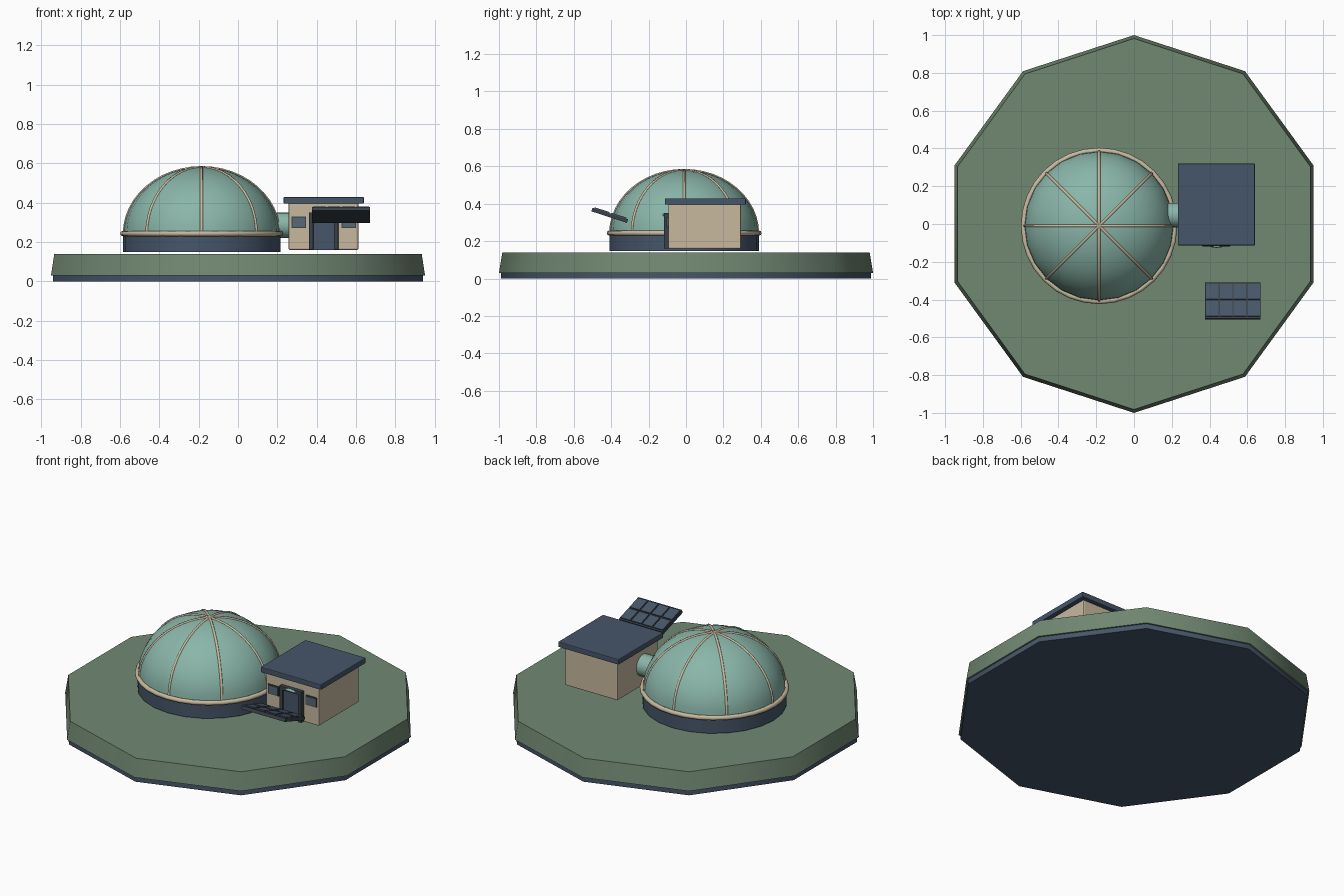
import bpy, bmesh, math
from mathutils import Vector

cube = bpy.data.objects.get("Cube")
if cube:
    bpy.data.objects.remove(cube, do_unlink=True)


def material(name, rgb):
    # sRGB bytes to linear
    lin = [((c / 255 + 0.055) / 1.055) ** 2.4 for c in rgb] + [1.0]
    m = bpy.data.materials.new(name)
    m.use_nodes = True
    m.diffuse_color = lin
    m.node_tree.nodes["Principled BSDF"].inputs["Base Color"].default_value = lin
    return m


green = material("moss_green", (113, 136, 114))
teal = material("dome_teal", (138, 182, 169))
slate = material("slate_blue", (70, 86, 105))
tan = material("warm_tan", (199, 185, 159))
dark = material("dark_frame", (58, 66, 73))
glass = material("window_grey", (88, 104, 117))


def finish(name, mat, smooth=None):
    ob = bpy.context.object
    ob.name = name
    ob.data.materials.clear()
    ob.data.materials.append(mat)
    if smooth:
        bpy.ops.object.shade_smooth_by_angle(angle=math.radians(smooth))
    return ob


def box(name, lo, hi, mat, bevel=0.0):
    lo, hi = Vector(lo), Vector(hi)
    bpy.ops.mesh.primitive_cube_add(size=1, location=(lo + hi) / 2)
    bpy.context.object.scale = hi - lo
    bpy.ops.object.transform_apply(location=False, rotation=False, scale=True)
    ob = finish(name, mat)
    if bevel:
        mod = ob.modifiers.new("soft_edges", "BEVEL")
        mod.width, mod.segments = bevel, 2
    return ob


def prism(name, sides, r1, r2, z1, z2, mat, x=0, y=0):
    bpy.ops.mesh.primitive_cone_add(vertices=sides, radius1=r1, radius2=r2,
                                    depth=z2 - z1, location=(x, y, (z1 + z2) / 2))
    return finish(name, mat, 40)


# Ten-sided ground plate
prism("base_slab", 10, 0.99, 0.99, 0.0, 0.03, slate)
prism("ground", 10, 1.0, 0.982, 0.03, 0.14, green)

# Dome on its drum
CX, CY, R, Z, H = -0.185, -0.01, 0.395, 0.24, 0.34
prism("dome_drum", 24, 0.4, 0.4, 0.148, Z, slate, CX, CY)
bpy.ops.mesh.primitive_uv_sphere_add(segments=24, ring_count=24, radius=1, location=(CX, CY, Z))
dome = finish("dome", teal)
bm = bmesh.new()
bm.from_mesh(dome.data)
bmesh.ops.delete(bm, geom=[v for v in bm.verts if v.co.z < -0.01], context="VERTS")
bm.to_mesh(dome.data)
bm.free()
dome.scale = (R, R, H)
bpy.ops.object.transform_apply(location=False, rotation=False, scale=True)
bpy.ops.object.shade_smooth_by_angle(angle=math.radians(40))

bpy.ops.mesh.primitive_torus_add(major_radius=0.4, minor_radius=0.014, major_segments=32,
                                 minor_segments=8, location=(CX, CY, 0.243))
finish("dome_ring", tan, 60)

# Arched ribs over the dome
for i in range(4):
    cu = bpy.data.curves.new("dome_rib", "CURVE")
    cu.dimensions = "3D"
    cu.bevel_depth, cu.bevel_resolution = 0.007, 1
    sp = cu.splines.new("POLY")
    sp.points.add(24)
    for k, p in enumerate(sp.points):
        a = math.pi * k / 24
        p.co = (R * math.cos(a), 0, H * math.sin(a), 1)
    rib = bpy.data.objects.new("dome_rib_%d" % (i + 1), cu)
    bpy.context.collection.objects.link(rib)
    rib.location = (CX, CY, Z)
    rib.rotation_euler.z = i * math.pi / 4
    bpy.ops.object.select_all(action="DESELECT")
    rib.select_set(True)
    bpy.context.view_layer.objects.active = rib
    bpy.ops.object.convert(target="MESH")
    finish(rib.name, tan, 60)

# Tunnel between dome and hut
bpy.ops.mesh.primitive_cylinder_add(vertices=20, radius=0.065, depth=0.16,
                                    location=(0.2, 0.047, 0.285), rotation=(0, math.pi / 2, 0))
finish("tunnel", teal, 40)

# Hut
box("hut_walls", (0.257, -0.094, 0.16), (0.612, 0.294, 0.4), tan, 0.006)
box("hut_roof", (0.232, -0.113, 0.395), (0.64, 0.32, 0.428), slate, 0.004)

# Door, its frame and the lamp above
for name, x1, x2 in (("door_jamb_left", 0.487, 0.51), ("door_jamb_right", 0.36, 0.383)):
    box(name, (x1, -0.118, 0.16), (x2, -0.09, 0.35), dark, 0.003)
box("door_lintel", (0.36, -0.118, 0.327), (0.51, -0.09, 0.35), dark, 0.003)
box("door", (0.38, -0.107, 0.16), (0.49, -0.09, 0.33), slate)
bpy.ops.mesh.primitive_uv_sphere_add(segments=16, ring_count=8, radius=1,
                                     location=(0.437, -0.114, 0.34))
bpy.context.object.scale = (0.04, 0.012, 0.009)
finish("door_lamp", teal, 60)

# Windows
for side, x in (("right", 0.308), ("left", 0.563)):
    box("window_frame_" + side, (x - 0.037, -0.1, 0.272), (x + 0.037, -0.09, 0.33), dark)
    box("window_pane_" + side, (x - 0.032, -0.103, 0.277), (x + 0.032, -0.095, 0.325), glass)

# Tilted solar panel with a grid of cells
bpy.ops.object.empty_add(location=(0.524, -0.408, 0.338))
pivot = bpy.context.object
pivot.name = "panel_pivot"
pivot.hide_render = True
parts = [box("panel_frame", (-0.147, -0.1, -0.01), (0.147, 0.1, 0.01), dark)]
for i in range(4):
    for j in (-1, 1):
        x, y = (i - 1.5) * 0.0735, j * 0.047
        parts.append(box("solar_cell", (x - 0.033, y - 0.042, 0.008),
                         (x + 0.033, y + 0.042, 0.016), slate))
for p in parts:
    p.parent = pivot
pivot.rotation_euler.x = math.radians(-18)
